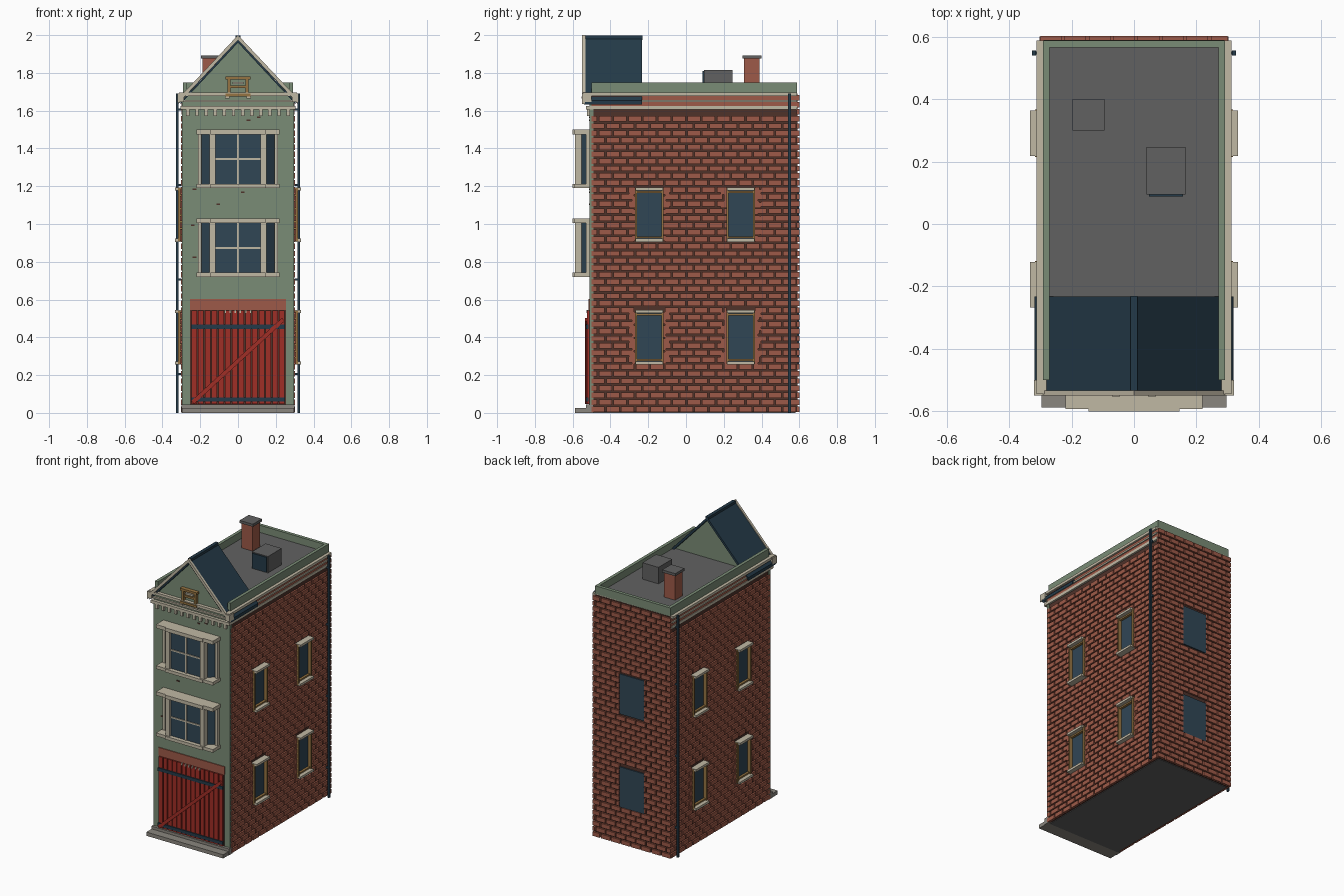
import bpy
import bmesh
from itertools import product
from math import atan2, hypot
from mathutils import Matrix, Vector

cube = bpy.data.objects.get("Cube")
if cube:
    bpy.data.objects.remove(cube)


def material(name, *rgb):
    linear = [((c / 255 + 0.055) / 1.055) ** 2.4 for c in rgb] + [1]
    mat = bpy.data.materials.new(name)
    mat.diffuse_color = linear
    mat.use_nodes = True
    mat.node_tree.nodes["Principled BSDF"].inputs["Base Color"].default_value = linear
    return mat


brick = material("brick", 158, 90, 72)
mortar = material("dark mortar", 78, 50, 42)
green = material("sage green", 122, 140, 118)
cream = material("cream stone", 192, 184, 164)
red = material("barn red", 160, 46, 38)
navy = material("navy slate", 36, 58, 72)
glass = material("window glass", 48, 70, 85)
grey = material("roof grey", 97, 97, 97)
stone = material("step stone", 138, 134, 126)
wood = material("golden wood", 150, 116, 66)


def finish(name, bm, mat):
    bmesh.ops.recalc_face_normals(bm, faces=bm.faces)
    mesh = bpy.data.meshes.new(name)
    bm.to_mesh(mesh)
    bm.free()
    mesh.materials.append(mat)
    obj = bpy.data.objects.new(name, mesh)
    bpy.context.collection.objects.link(obj)
    return obj


def boxes(name, mat, *items, mirror=False):
    """Axis-aligned boxes given as (x0, x1, y0, y1, z0, z1)."""
    bm = bmesh.new()
    if mirror:
        items += tuple((-b, -a, *rest) for a, b, *rest in items)
    for x0, x1, y0, y1, z0, z1 in items:
        v = [bm.verts.new(p) for p in product((x0, x1), (y0, y1), (z0, z1))]
        for face in ("0132", "4576", "0154", "2376", "0264", "1375"):
            bm.faces.new([v[int(i)] for i in face])
    return finish(name, bm, mat)


def prism(name, mat, outline, start, end, axis="y"):
    """Extrude an outline along y (points are x, z) or z (points are x, y)."""
    bm = bmesh.new()
    place = (lambda a, b, t: (a, t, b)) if axis == "y" else (lambda a, b, t: (a, b, t))
    face = bm.faces.new([bm.verts.new(place(a, b, start)) for a, b in outline])
    new = bmesh.ops.extrude_face_region(bm, geom=[face])["geom"]
    verts = [v for v in new if isinstance(v, bmesh.types.BMVert)]
    bmesh.ops.translate(bm, verts=verts, vec=Vector(place(0, 0, end - start)))
    return finish(name, bm, mat)


def chevron(name, mat, top, low, half, thick, y0, y1):
    prism(name, mat, [(0, top), (half, low), (half, low - thick), (0, top - thick),
                      (-half, low - thick), (-half, low)], y0, y1)


COURSE, LENGTH, GAP = 0.0375, 0.078, 0.009
LEVELS = (0.26, 0.91)
WIN_H = 0.28


def brick_courses(start, end, top, centres, half):
    """Running-bond rectangles (u0, u1, z0, z1) with openings left out."""
    found = []
    for row in range(int(top / COURSE)):
        z0 = row * COURSE + GAP / 2
        z1 = z0 + COURSE - GAP
        open_row = any(z1 > z and z0 < z + WIN_H for z in LEVELS)
        holes = [(c - half, c + half) for c in centres] if open_row else []
        u = start - (row % 2) * LENGTH / 2
        while u < end:
            pieces = [(max(u, start), min(u + LENGTH - GAP, end))]
            for h0, h1 in holes:
                pieces = [q for a, b in pieces for q in ((a, min(b, h0)), (max(a, h1), b))]
            found += [(a, b, z0, z1) for a, b in pieces if b - a > 0.004]
            u += LENGTH
    return found


# Walls
boxes("wall_core", mortar, (-0.29, 0.29, -0.5, 0.59, 0.004, 1.69))
boxes("underside", grey, (-0.28, 0.28, -0.5, 0.58, 0, 0.004))
SIDE_WINDOWS = (-0.195, 0.29)
side = brick_courses(-0.5, 0.6, 1.61, SIDE_WINDOWS, 0.075)
boxes("side_bricks", brick, *[(0.285, 0.302, *r) for r in side], mirror=True)
back = brick_courses(-0.3, 0.3, 1.69, (0,), 0.095)
boxes("back_bricks", brick, *[(a, b, 0.585, 0.602, *z) for a, b, *z in back])
boxes("front_wall", green, (-0.297, 0.297, -0.51, -0.49, 0.045, 1.69))
boxes("brick_frieze", brick, (-0.3, 0.3, -0.5, 0.588, 1.625, 1.68))

# Side windows with toothed brick surrounds
panes, frames, ledges, teeth = [], [], [], []
for y, z in product(SIDE_WINDOWS, LEVELS):
    top = z + WIN_H
    panes.append((0.28, 0.294, y - 0.07, y + 0.07, z, top))
    for s in (-1, 1):
        edge = y + s * 0.07
        frames.append((0.28, 0.317, edge - 0.006, edge + 0.006, z, top))
        for i in range(8):
            reach = y + s * (0.107 if i % 2 else 0.09)
            low, high = sorted((edge + s * 0.006, reach))
            teeth.append((0.29, 0.306, low, high, z + i * 0.035, z + i * 0.035 + 0.028))
    frames += [(0.28, 0.31, y - 0.07, y + 0.07, h, h + 0.01) for h in (z + 0.015, top - 0.025)]
    ledges += [(0.28, 0.333, y - 0.073, y + 0.073, h, h + 0.016) for h in (z - 0.004, top - 0.012)]
boxes("side_window_glass", glass, *panes, mirror=True)
boxes("side_window_frames", wood, *frames, mirror=True)
boxes("side_window_ledges", cream, *ledges, mirror=True)
boxes("side_window_surrounds", brick, *teeth, mirror=True)
boxes("back_window_glass", glass, *[(-0.095, 0.095, 0.58, 0.598, z, z + WIN_H) for z in LEVELS])

# Drainpipes
boxes("drainpipes", navy, (0.314, 0.327, 0.54, 0.555, 0, 1.69), mirror=True)
boxes("pipe_clips", navy, *[(0.3, 0.316, 0.543, 0.552, z, z + 0.012)
                            for z in (0.2, 0.7, 1.2, 1.6)], mirror=True)

# Cornice and dentils
for n, (half, front, z0, z1) in enumerate([(0.304, 0.53, 1.605, 1.625),
                                           (0.308, 0.535, 1.645, 1.656),
                                           (0.313, 0.545, 1.677, 1.695)]):
    boxes("cornice_band_%d" % n, cream, (-half, half, -front, 0.588, z0, z1))
boxes("dentils", cream, *[(x - 0.009, x + 0.009, -0.525, -0.505, 1.572, 1.607)
                          for x in (-0.265 + 0.0482 * i for i in range(12))])

# Flat roof, parapet and rooftop items
boxes("flat_roof", grey, (-0.275, 0.275, -0.3, 0.57, 1.685, 1.7))
boxes("parapet", green, (-0.292, -0.27, -0.5, 0.588, 1.69, 1.75),
      (0.27, 0.292, -0.5, 0.588, 1.69, 1.75), (-0.27, 0.27, 0.565, 0.588, 1.69, 1.75))
boxes("chimney", brick, (-0.187, -0.103, 0.308, 0.388, 1.7, 1.875))
boxes("chimney_cap", grey, (-0.197, -0.095, 0.3, 0.4, 1.875, 1.893))
boxes("roof_hatch", grey, (0.04, 0.165, 0.095, 0.247, 1.7, 1.815))
boxes("hatch_window", navy, (0.048, 0.157, 0.088, 0.096, 1.705, 1.81))

# Front gable
prism("gable", green, [(-0.297, 1.655), (0.297, 1.655), (0, 1.97)], -0.522, -0.25)
chevron("gable_roof", navy, 1.993, 1.655, 0.318, 0.022, -0.535, -0.232)
chevron("gable_trim", cream, 2, 1.662, 0.318, 0.026, -0.55, -0.533)
chevron("gable_shadow_strip", navy, 1.972, 1.645, 0.305, 0.012, -0.54, -0.52)
boxes("ridge_cap", navy, (-0.012, 0.012, -0.533, -0.23, 1.975, 1.997))
boxes("gable_corner_blocks", cream, (0.285, 0.32, -0.55, -0.5, 1.645, 1.69), mirror=True)
boxes("gable_vent", wood, (-0.065, 0.065, -0.55, -0.52, 1.765, 1.78),
      (-0.065, 0.065, -0.55, -0.52, 1.675, 1.69), (-0.05, 0.05, -0.54, -0.52, 1.72, 1.734),
      (-0.055, -0.04, -0.545, -0.52, 1.69, 1.765), (0.04, 0.055, -0.545, -0.52, 1.69, 1.765))
boxes("gable_vent_ledges", cream, (-0.07, -0.045, -0.552, -0.52, 1.665, 1.675),
      (-0.03, 0.03, -0.54, -0.52, 1.74, 1.752), (0.045, 0.07, -0.552, -0.52, 1.665, 1.675))

# Front bay windows
for name, z in (("lower", 0.72), ("upper", 1.19)):
    low, high = z + 0.022, z + 0.285
    middle = (low + high) / 2
    prism(name + "_bay_glass", glass, [(-0.2, -0.505), (-0.125, -0.572),
                                       (0.125, -0.572), (0.2, -0.505)], low, high, "z")
    boxes(name + "_bay_ledges", cream, *[
        (-w, w, -y, -0.505, a, b) for a, b in ((z, low), (high, z + 0.31))
        for w, y in ((0.22, 0.592), (0.145, 0.6))])
    boxes(name + "_bay_posts", cream, (0.118, 0.15, -0.588, -0.553, low, high),
          (0.193, 0.213, -0.53, -0.505, low, high), mirror=True)
    boxes(name + "_bay_bars", cream, (-0.006, 0.006, -0.579, -0.57, low, high),
          (-0.12, 0.12, -0.578, -0.57, middle - 0.005, middle + 0.005))

# Garage door
boxes("door_lintel", brick, (-0.255, 0.255, -0.516, -0.5, 0.545, 0.602))
boxes("door_backing", mortar, (-0.253, 0.253, -0.514, -0.5, 0.045, 0.546))
PLANK = 0.5 / 14
boxes("door_planks", red, *[(x + 0.003, x + PLANK - 0.003, -0.523, -0.51, 0.048, 0.543)
                            for x in (-0.25 + PLANK * i for i in range(14))])
boxes("door_straps", navy, *[(-0.25, 0.25, -0.53, -0.515, z, z + 0.022) for z in (0.06, 0.445)])
run, rise = 0.48, 0.44
length = hypot(run, rise) / 2
brace = boxes("door_brace", red, (-length, length, -0.536, -0.52, -0.011, 0.011))
brace.data.transform(Matrix.Translation((0, 0, 0.275)) @ Matrix.Rotation(-atan2(rise, run), 4, "Y"))
boxes("door_studs", cream, *[(x, x + 0.008, -0.528, -0.51, 0.53, 0.545)
                             for x in (-0.072 + 0.027 * i for i in range(6))])

# Step and weathering chips
boxes("front_step", stone, (-0.297, 0.297, -0.588, -0.49, 0, 0.026),
      (-0.3, 0.3, -0.53, -0.49, 0, 0.045))
CHIPS = ((-0.24, 0.99), (-0.105, 1.1), (0.025, 1.165), (-0.23, 0.82),
         (0.055, 1.545), (0.11, 1.56), (-0.23, 1.18))
boxes("wall_chips", mortar, *[(x - 0.01, x + 0.01, -0.514, -0.505, z, z + 0.008) for x, z in CHIPS])
